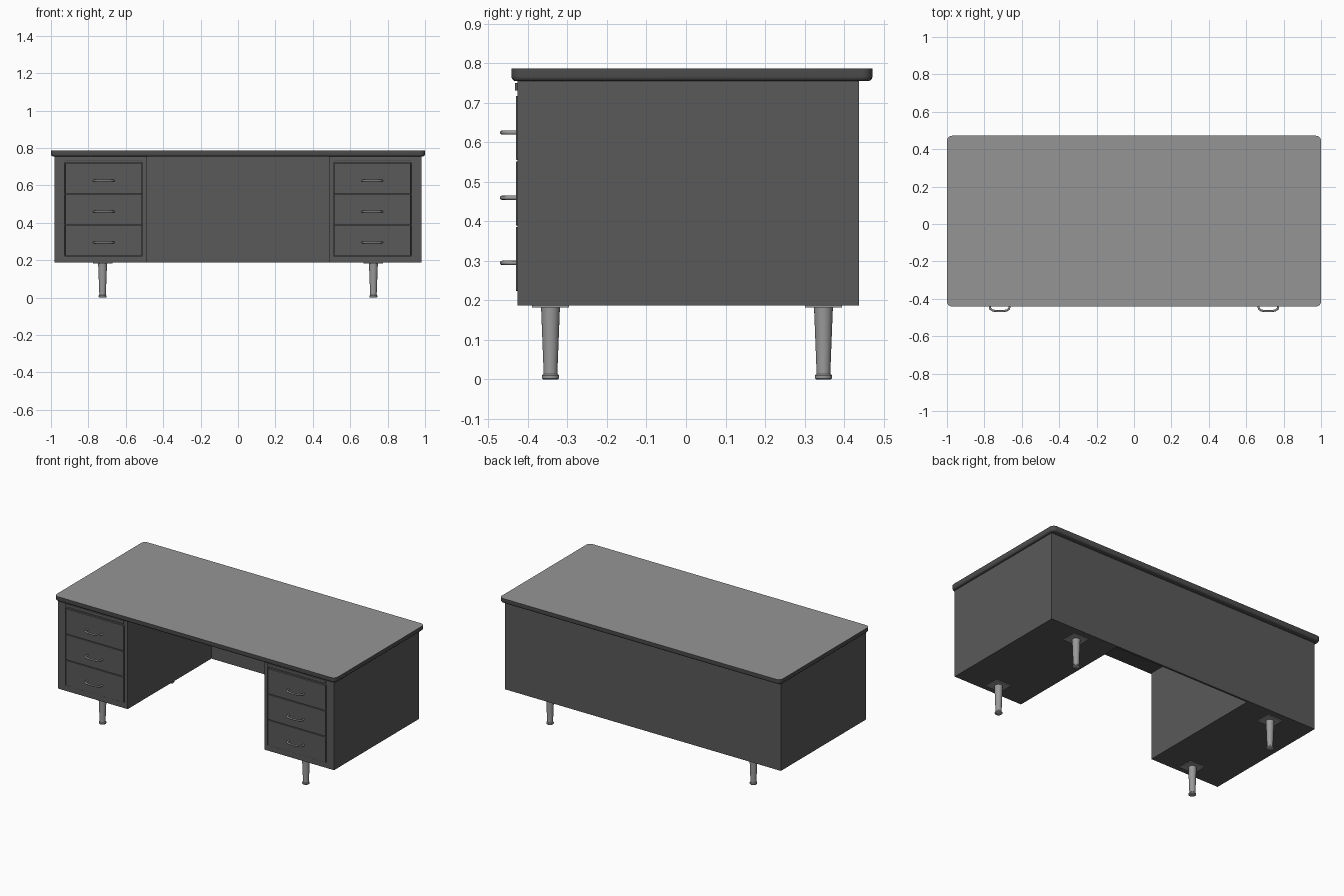
import bpy, bmesh, math
from mathutils import Vector

if "Cube" in bpy.data.objects:
    bpy.data.objects.remove(bpy.data.objects["Cube"])


def mat(name, v):
    m = bpy.data.materials.new(name)
    m.diffuse_color = (v, v, v, 1)
    m.use_nodes = True
    m.node_tree.nodes["Principled BSDF"].inputs["Base Color"].default_value = m.diffuse_color
    return m


BODY = mat("dark grey paint", 0.10)
TOP = mat("desktop grey", 0.30)
EDGE = mat("dark edge trim", 0.075)
METAL = mat("brushed metal", 0.32)


def finish(name, bm, *mats):
    bmesh.ops.recalc_face_normals(bm, faces=bm.faces)
    me = bpy.data.meshes.new(name)
    bm.to_mesh(me)
    bm.free()
    ob = bpy.data.objects.new(name, me)
    bpy.context.collection.objects.link(ob)
    for m in mats:
        me.materials.append(m)
    return ob


def smooth(ob):
    bpy.ops.object.select_all(action='DESELECT')
    ob.select_set(True)
    bpy.context.view_layer.objects.active = ob
    bpy.ops.object.shade_smooth_by_angle(angle=math.radians(40))


def box(name, x0, x1, y0, y1, z0, z1, m, bevel=0):
    bm = bmesh.new()
    bmesh.ops.create_cube(bm, size=1)
    for v in bm.verts:
        v.co = Vector(((x0 + x1) / 2 + v.co.x * (x1 - x0),
                       (y0 + y1) / 2 + v.co.y * (y1 - y0),
                       (z0 + z1) / 2 + v.co.z * (z1 - z0)))
    if bevel:
        bmesh.ops.bevel(bm, geom=bm.edges[:], offset=bevel, segments=2, profile=0.5, affect='EDGES')
    return finish(name, bm, m)


def lathe(name, profile, x, y, m, n=24):
    bm = bmesh.new()
    rings = [[bm.verts.new((x + r * math.cos(2 * math.pi * i / n),
                            y + r * math.sin(2 * math.pi * i / n), z)) for i in range(n)]
             for r, z in profile]
    for a, b in zip(rings, rings[1:]):
        for i in range(n):
            bm.faces.new((a[i], a[(i + 1) % n], b[(i + 1) % n], b[i]))
    bm.faces.new(rings[0])
    bm.faces.new(rings[-1])
    smooth(finish(name, bm, m))


# Desktop: rounded corners, soft lower edge, dark rim
bm = bmesh.new()
bmesh.ops.create_cube(bm, size=1)
for v in bm.verts:
    v.co = Vector((v.co.x * 2, 0.015 + v.co.y * 0.914, 0.771 + v.co.z * 0.032))
up = [e for e in bm.edges if abs(e.verts[0].co.z - e.verts[1].co.z) > 0.01]
bmesh.ops.bevel(bm, geom=up, offset=0.028, segments=6, profile=0.5, affect='EDGES')
low = [e for e in bm.edges if all(v.co.z < 0.76 for v in e.verts)]
bmesh.ops.bevel(bm, geom=low, offset=0.012, segments=4, profile=0.5, affect='EDGES')
bm.normal_update()
for f in bm.faces:
    f.material_index = 0 if f.normal.z > 0.9 else 1
smooth(finish("desktop", bm, TOP, EDGE))

# Rear panel closing the kneehole
box("back_panel", -0.5, 0.5, 0.425, 0.438, 0.187, 0.757, BODY)

for s, side in ((-1, "left"), (1, "right")):
    def sbox(name, a, b, *rest, **kw):
        return box(side + "_" + name, min(s * a, s * b), max(s * a, s * b), *rest, **kw)

    # Pedestal shell with recessed front opening
    sbox("pedestal_core", 0.487, 0.982, -0.415, 0.438, 0.187, 0.757, BODY)
    sbox("outer_stile", 0.928, 0.982, -0.426, -0.41, 0.187, 0.757, BODY)
    sbox("inner_stile", 0.487, 0.51, -0.426, -0.41, 0.187, 0.757, BODY)
    sbox("bottom_rail", 0.51, 0.928, -0.426, -0.41, 0.187, 0.222, BODY)
    sbox("top_rail", 0.51, 0.928, -0.426, -0.41, 0.722, 0.757, BODY)
    sbox("writing_board", 0.512, 0.926, -0.433, -0.41, 0.731, 0.751, BODY, bevel=0.002)

    # Drawers with bow handles
    for i, (z0, z1) in enumerate(((0.224, 0.386), (0.39, 0.552), (0.556, 0.718))):
        sbox(f"drawer_{i+1}", 0.514, 0.924, -0.431, -0.41, z0, z1, BODY, bevel=0.002)
        zc = 0.295 + 0.165 * i
        xc = s * 0.718
        cu = bpy.data.curves.new("handle_path", 'CURVE')
        cu.dimensions = '3D'
        sp = cu.splines.new('POLY')
        pts = [(-0.053, -0.428), (-0.053, -0.444), (-0.049, -0.455), (-0.038, -0.462), (-0.018, -0.466),
               (0.018, -0.466), (0.038, -0.462), (0.049, -0.455), (0.053, -0.444), (0.053, -0.428)]
        sp.points.add(len(pts) - 1)
        for p, (px, py) in zip(sp.points, pts):
            p.co = (xc + px, py, zc, 1)
        cu.bevel_depth = 0.0055
        cu.bevel_resolution = 2
        cu.use_fill_caps = True
        cu.materials.append(METAL)
        h = bpy.data.objects.new(f"{side}_handle_{i+1}", cu)
        bpy.context.collection.objects.link(h)

    # Tapered legs with mounting plates and feet
    for y, end in ((-0.343, "front"), (0.348, "back")):
        x = s * 0.724
        lathe(f"{side}_{end}_leg",
              [(0.018, 0), (0.022, 0.003), (0.022, 0.01), (0.018, 0.014),
               (0.0175, 0.02), (0.024, 0.186)], x, y, METAL)
        box(f"{side}_{end}_leg_plate", x - 0.052, x + 0.052, y - 0.047, y + 0.047, 0.182, 0.188, METAL)
